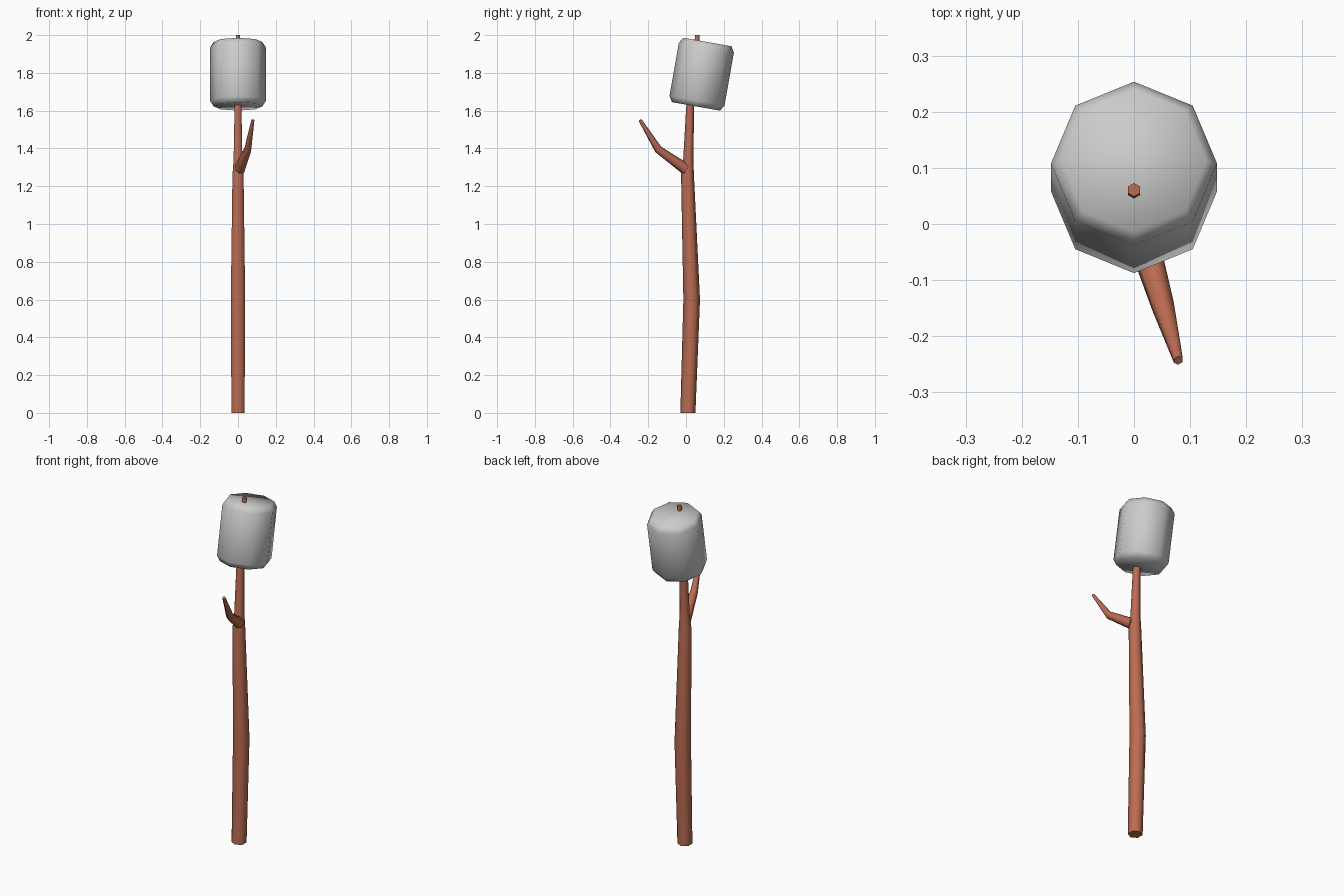
import bpy, bmesh, math
from mathutils import Vector, Matrix

if "Cube" in bpy.data.objects:
    bpy.data.objects.remove(bpy.data.objects["Cube"])

wood = bpy.data.materials.new("wood")
wood.diffuse_color = (0.5, 0.15, 0.085, 1)
wood.use_nodes = True
wood.node_tree.nodes["Principled BSDF"].inputs["Base Color"].default_value = wood.diffuse_color


def loft(name, rings, sides, phase, material=None):
    """Skin a closed tube through rings of (centre, radius, axis direction)."""
    bm = bmesh.new()
    loops = []
    for centre, radius, axis in rings:
        tilt = Vector((0, 0, 1)).rotation_difference(Vector(axis))
        angles = [phase + math.tau * i / sides for i in range(sides)]
        loops.append([bm.verts.new(Vector(centre) + tilt @ Vector(
            (radius * math.cos(a), radius * math.sin(a), 0))) for a in angles])
    for low, high in zip(loops, loops[1:]):
        for i in range(sides):
            j = (i + 1) % sides
            bm.faces.new((low[i], low[j], high[j], high[i]))
    bm.faces.new(loops[0][::-1])
    bm.faces.new(loops[-1])
    mesh = bpy.data.meshes.new(name)
    bm.to_mesh(mesh)
    bm.free()
    ob = bpy.data.objects.new(name, mesh)
    bpy.context.collection.objects.link(ob)
    if material:
        mesh.materials.append(material)
    bpy.ops.object.select_all(action='DESELECT')
    ob.select_set(True)
    bpy.context.view_layer.objects.active = ob
    bpy.ops.object.shade_smooth_by_angle(angle=math.radians(65))
    return ob


UP = (0, 0, 1)

# Main stick: slightly bent hexagonal taper, poking through the marshmallow
loft("stick", [((0, 0.010, 0), 0.040, UP),
               ((0, 0.030, 0.60), 0.044, UP),
               ((0, 0.008, 1.26), 0.034, UP),
               ((0, 0.012, 1.34), 0.027, UP),
               ((0, 0.022, 1.62), 0.021, UP),
               ((0, 0.061, 2.00), 0.012, UP)], 6, math.pi / 2, wood)

# Side twig growing forwards
loft("twig", [((0.008, 0.0, 1.29), 0.031, (0.2, -0.85, 0.5)),
              ((0.052, -0.147, 1.395), 0.021, (0.2, -0.7, 0.75)),
              ((0.079, -0.243, 1.55), 0.009, (0.2, -0.5, 0.8))], 6, math.pi / 2, wood)

# Marshmallow: chamfered octagonal drum leaning back
profile = [(-0.173, 0.129), (-0.143, 0.148), (0.143, 0.148), (0.173, 0.129)]
drum = loft("marshmallow", [((0, 0, z), r, UP) for z, r in profile], 8, 0)
drum.data.transform(Matrix.Translation((0, 0.083, 1.793))
                    @ Matrix.Rotation(math.radians(-10), 4, 'X'))
